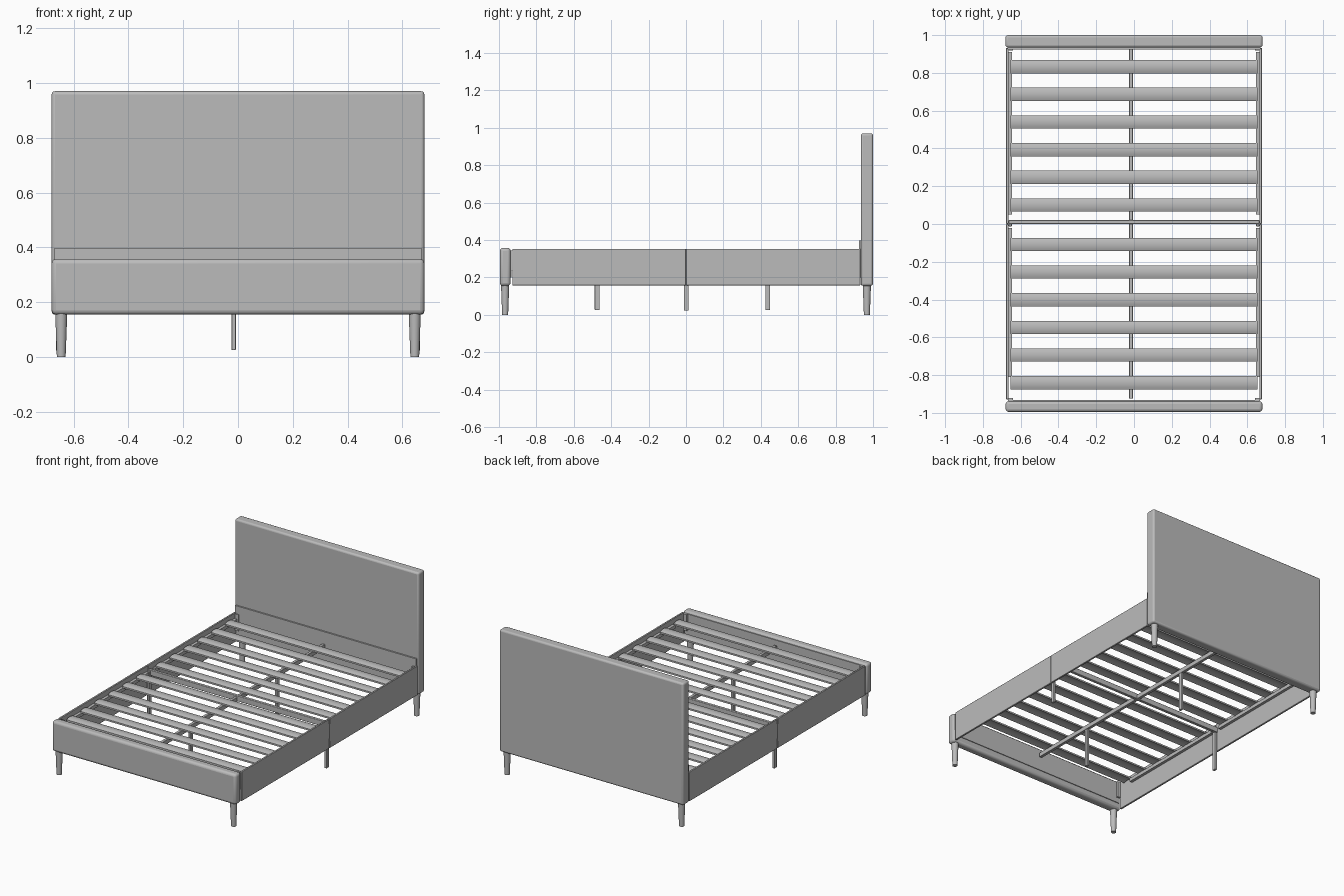
import bpy, bmesh, math

if "Cube" in bpy.data.objects:
    bpy.data.objects.remove(bpy.data.objects["Cube"])

gray = bpy.data.materials.new("gray")
gray.diffuse_color = (0.5, 0.5, 0.5, 1)
gray.use_nodes = True
gray.node_tree.nodes["Principled BSDF"].inputs["Base Color"].default_value = gray.diffuse_color


def finish(name, bm, bevel=0, segments=3):
    bmesh.ops.recalc_face_normals(bm, faces=bm.faces)
    me = bpy.data.meshes.new(name)
    bm.to_mesh(me)
    bm.free()
    ob = bpy.data.objects.new(name, me)
    bpy.context.collection.objects.link(ob)
    me.materials.append(gray)
    if bevel:
        mod = ob.modifiers.new("round", "BEVEL")
        mod.width, mod.segments = bevel, segments
    bpy.ops.object.select_all(action="DESELECT")
    ob.select_set(True)
    bpy.context.view_layer.objects.active = ob
    bpy.ops.object.shade_smooth_by_angle(angle=math.radians(35))
    return ob


def box(name, x, y, z, bevel=0, segments=3):
    """Box between the (low, high) pairs x, y and z."""
    bm = bmesh.new()
    bmesh.ops.create_cube(bm, size=1)
    for v in bm.verts:
        v.co = [lo + (c + 0.5) * (hi - lo) for c, (lo, hi) in zip(v.co, (x, y, z))]
    return finish(name, bm, bevel, segments)


def prism(name, profile, x0, x1):
    """Extrude a (y, z) profile along x."""
    bm = bmesh.new()
    face = bm.faces.new([bm.verts.new((x0, y, z)) for y, z in profile])
    new = bmesh.ops.extrude_face_region(bm, geom=[face])["geom"]
    bmesh.ops.translate(bm, vec=(x1 - x0, 0, 0),
                        verts=[v for v in new if isinstance(v, bmesh.types.BMVert)])
    return finish(name, bm)


def tapered_leg(name, x, y):
    bm = bmesh.new()
    bmesh.ops.create_cone(bm, cap_ends=True, segments=20, radius1=0.016,
                          radius2=0.022, depth=0.16)
    bmesh.ops.translate(bm, verts=bm.verts, vec=(x, y, 0.08))
    finish(name, bm)


# Padded end boards with rounded edges
box("headboard", (-0.68, 0.68), (0.935, 1.0), (0.155, 0.97), 0.012)
box("footboard", (-0.68, 0.68), (-0.995, -0.938), (0.155, 0.358), 0.016)

# Mounting plates on the inner faces of the boards
box("head_plate", (-0.67, 0.67), (0.925, 0.937), (0.2, 0.398))
box("foot_plate", (-0.665, 0.665), (-0.94, -0.933), (0.2, 0.345))

# Corner legs and everything that repeats on both sides
for s, side in ((-1, "left"), (1, "right")):
    tapered_leg(f"{side}_head_leg", s * 0.645, 0.967)
    tapered_leg(f"{side}_foot_leg", s * 0.645, -0.967)

    def span(a, b):
        return tuple(sorted((s * a, s * b)))

    # Side rails in two halves, with slat ledges inside
    for y0, y1, end in ((-0.928, -0.001, "front"), (0.001, 0.932, "back")):
        box(f"{side}_{end}_rail", span(0.664, 0.677), (y0, y1), (0.157, 0.353), 0.003, 2)
    box(f"{side}_front_ledge", span(0.645, 0.664), (-0.81, -0.02), (0.295, 0.318))
    box(f"{side}_back_ledge", span(0.645, 0.664), (0.05, 0.91), (0.295, 0.318))

    # Corner brackets and middle support legs
    box(f"{side}_foot_bracket", span(0.64, 0.668), (-0.938, -0.92), (0.235, 0.345))
    box(f"{side}_head_bracket", span(0.64, 0.668), (0.918, 0.937), (0.235, 0.345))
    box(f"{side}_middle_leg", span(0.647, 0.664), (-0.012, 0.014), (0.022, 0.32), 0.003, 2)

# Centre beam, cross bar and centre legs
box("centre_beam", (-0.026, -0.006), (-0.925, 0.93), (0.285, 0.315), 0.003, 2)
box("cross_bar", (-0.664, 0.664), (0.0, 0.02), (0.288, 0.325), 0.003, 2)
for i, y in enumerate((-0.475, 0.437)):
    box(f"centre_leg_{i + 1}", (-0.024, -0.008), (y - 0.013, y + 0.013), (0.025, 0.29), 0.003, 2)

# Twelve gently arched slats, six on each half
for i in range(12):
    y = 0.833 - 0.1465 * i - (0.062 if i > 5 else 0)
    arch = [(t / 6, 0.008 * (1 - (t / 6) ** 2)) for t in range(-6, 7, 2)]
    top = [(y + 0.035 * u, 0.326 + h) for u, h in arch]
    bottom = [(y + 0.035 * u, 0.315 + h) for u, h in reversed(arch)]
    prism(f"slat_{i + 1}", top + bottom, -0.655, 0.655)
